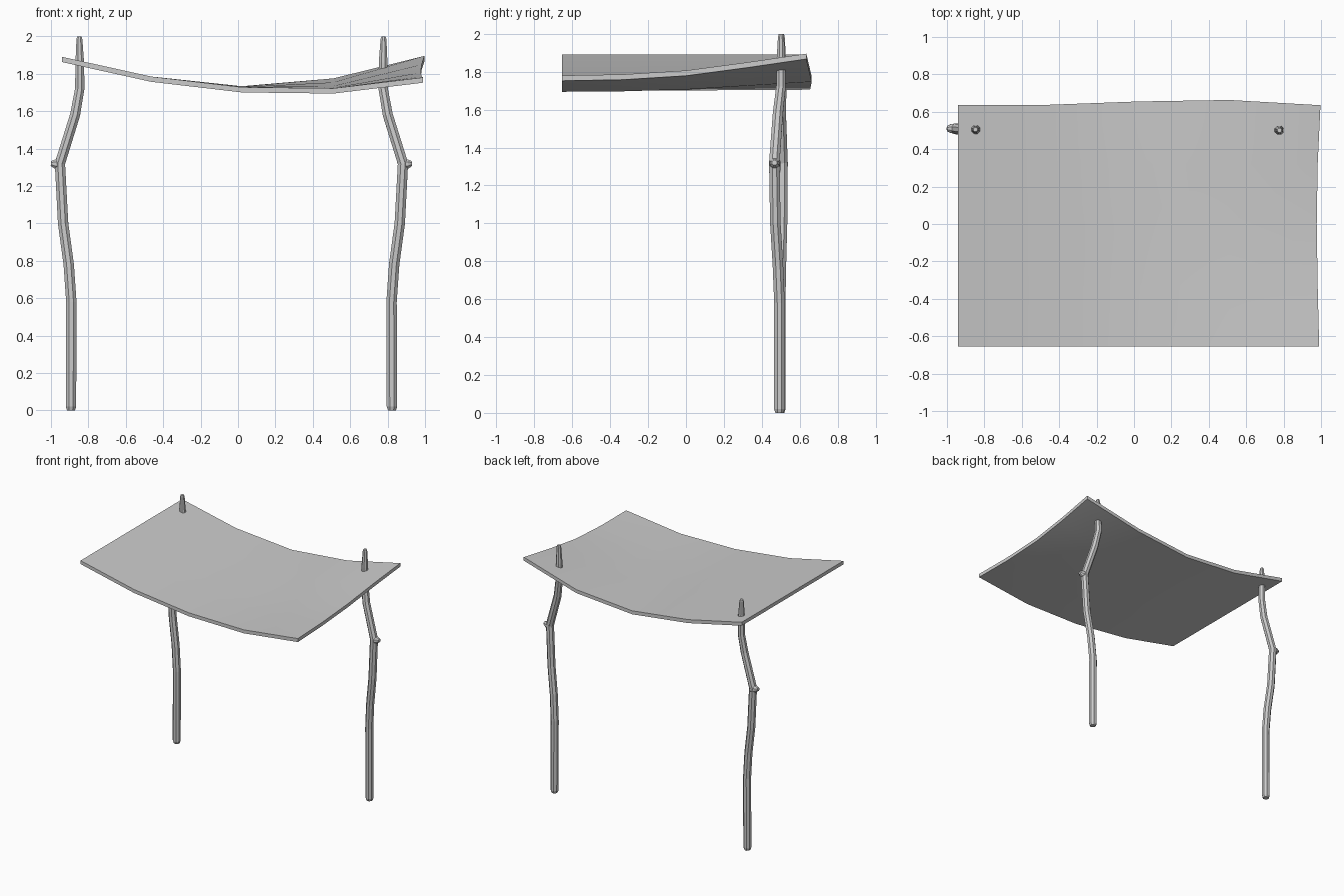
import bpy, bmesh, math
from mathutils import Vector

if "Cube" in bpy.data.objects:
    bpy.data.objects.remove(bpy.data.objects["Cube"])


def tube(name, rings, sides=8):
    """Sweep a faceted ring along (centre, radius) pairs and cap both ends."""
    bm = bmesh.new()
    loops = []
    for i, (c, r) in enumerate(rings):
        a = Vector(rings[max(i - 1, 0)][0])
        b = Vector(rings[min(i + 1, len(rings) - 1)][0])
        t = (b - a).normalized()
        u = (Vector((0, 1, 0)).cross(t)).normalized()
        v = t.cross(u)
        loops.append([])
        for k in range(sides):
            w = 2 * math.pi * (k + 0.5) / sides
            loops[-1].append(bm.verts.new(Vector(c) + r * (u * math.cos(w) + v * math.sin(w))))
    for p, q in zip(loops, loops[1:]):
        for k in range(sides):
            n = (k + 1) % sides
            bm.faces.new((p[k], p[n], q[n], q[k]))
    bm.faces.new(loops[0][::-1])
    bm.faces.new(loops[-1])
    bmesh.ops.recalc_face_normals(bm, faces=bm.faces)
    me = bpy.data.meshes.new(name)
    bm.to_mesh(me)
    bm.free()
    ob = bpy.data.objects.new(name, me)
    bpy.context.collection.objects.link(ob)
    return ob


# Crooked poles: outward offset, sway amount, height, radius
profile = [(0.858, 0, 0.0, 0.023), (0.858, 0, 0.02, 0.030), (0.856, 0, 0.58, 0.030),
           (0.870, 0.3, 0.78, 0.030), (0.900, 0.8, 1.0, 0.030), (0.917, 1, 1.32, 0.030),
           (0.836, 0.3, 1.58, 0.029), (0.811, 0, 1.72, 0.027), (0.811, 0, 1.86, 0.025),
           (0.813, 0, 1.985, 0.017), (0.813, 0, 2.0, 0.012)]
for side, sx, sway, y0 in (("left", -1, 0.012, 0.497), ("right", 1, -0.027, 0.493)):
    path = [((sx * x - 0.035, y0 + sway * s + (0.008 if z > 1.6 else 0), z), r)
            for x, s, z, r in profile]
    tube(side + "_pole", path)
    # Cut branch stub on the outer bend
    ky = 0.51 if sx < 0 else 0.467
    stub = [((sx * x - 0.035, ky, z), r)
            for x, z, r in ((0.91, 1.312, 0.030), (0.945, 1.318, 0.026), (0.965, 1.32, 0.014))]
    tube(side + "_branch_stub", stub)

# Sagging canopy sheet, back right corner lifted
xs = (-0.94, -0.465, 0.02, 0.51, 0.99)
ys = (-0.655, -0.33, 0.0, 0.32, 0.635)
front = (1.89, 1.785, 1.728, 1.722, 1.78)
back = (1.89, 1.785, 1.733, 1.775, 1.895)
lift = (0, 0.05, 0.23, 0.6, 1)
bulge = (0, 0.002, 0.02, 0.028, 0)
pinch = (0, -0.008, -0.013, -0.008, 0.007)
bm = bmesh.new()
grid = [[bm.verts.new((x + (pinch[j] if i == 4 else 0),
                       y + bulge[i] * (j == 4),
                       front[i] + (back[i] - front[i]) * lift[j]))
         for i, x in enumerate(xs)] for j, y in enumerate(ys)]
for j in range(4):
    for i in range(4):
        bm.faces.new((grid[j][i], grid[j][i + 1], grid[j + 1][i + 1], grid[j + 1][i]))
# Thickness: copy straight down and close the rim
geo = bmesh.ops.extrude_face_region(bm, geom=bm.faces[:])
top = [g for g in geo["geom"] if isinstance(g, bmesh.types.BMVert)]
for row in grid:
    for v in row:
        v.co.z -= 0.028
bmesh.ops.recalc_face_normals(bm, faces=bm.faces)
me = bpy.data.meshes.new("canopy")
bm.to_mesh(me)
bm.free()
canopy = bpy.data.objects.new("canopy", me)
bpy.context.collection.objects.link(canopy)
# Smooth sheet with a sharp rim
bpy.context.view_layer.objects.active = canopy
canopy.select_set(True)
bpy.ops.object.shade_smooth_by_angle(angle=math.radians(40))
